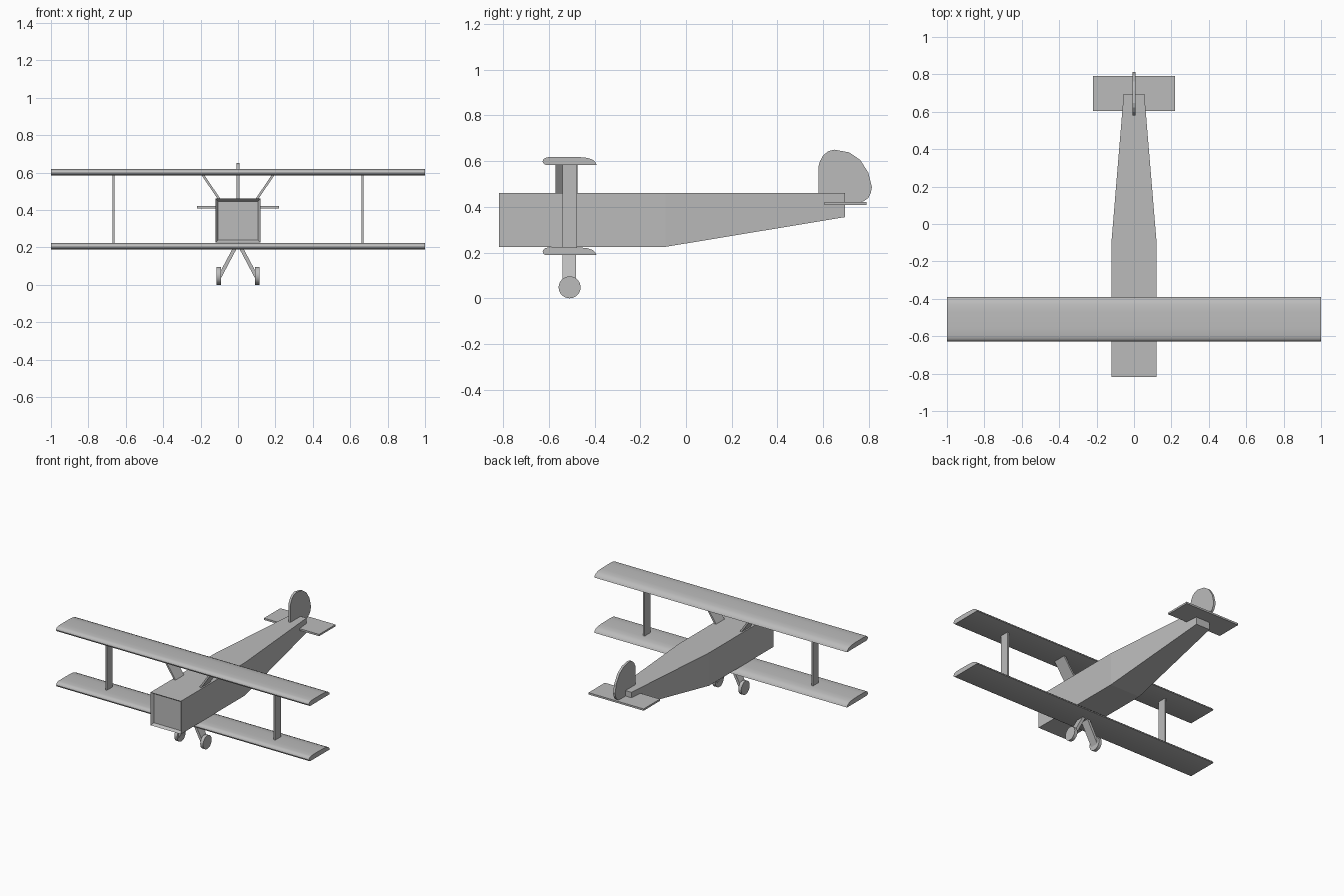
import bpy, bmesh, math
from mathutils import Vector

if "Cube" in bpy.data.objects:
    bpy.data.objects.remove(bpy.data.objects["Cube"])

grey = bpy.data.materials.new("plain grey")
grey.diffuse_color = (0.5, 0.5, 0.5, 1)
grey.use_nodes = True
grey.node_tree.nodes["Principled BSDF"].inputs["Base Color"].default_value = grey.diffuse_color


def finish(name, bm, smooth=False):
    bmesh.ops.recalc_face_normals(bm, faces=bm.faces[:])
    mesh = bpy.data.meshes.new(name)
    bm.to_mesh(mesh)
    bm.free()
    mesh.materials.append(grey)
    ob = bpy.data.objects.new(name, mesh)
    bpy.context.collection.objects.link(ob)
    if smooth:
        bpy.ops.object.select_all(action='DESELECT')
        ob.select_set(True)
        bpy.context.view_layer.objects.active = ob
        bpy.ops.object.shade_smooth_by_angle(angle=math.radians(35))
    return ob


def extrude_x(name, profile, x0, x1, smooth=False):
    """Extrude a (y, z) outline along x."""
    bm = bmesh.new()
    face = bm.faces.new([bm.verts.new((x0, y, z)) for y, z in profile])
    res = bmesh.ops.extrude_face_region(bm, geom=[face])
    verts = [g for g in res["geom"] if isinstance(g, bmesh.types.BMVert)]
    bmesh.ops.translate(bm, verts=verts, vec=(x1 - x0, 0, 0))
    return finish(name, bm, smooth)


def strut(name, low, high, thick, y0, y1):
    """Flat plank between two (x, z) points, level at both ends."""
    h = thick / 2
    bm = bmesh.new()
    outline = [(low[0] - h, low[1]), (low[0] + h, low[1]),
               (high[0] + h, high[1]), (high[0] - h, high[1])]
    face = bm.faces.new([bm.verts.new((x, y0, z)) for x, z in outline])
    res = bmesh.ops.extrude_face_region(bm, geom=[face])
    verts = [g for g in res["geom"] if isinstance(g, bmesh.types.BMVert)]
    bmesh.ops.translate(bm, verts=verts, vec=(0, y1 - y0, 0))
    return finish(name, bm)


# fuselage: three rectangular sections (y, half width, bottom), recessed nose
bm = bmesh.new()
rings = []
for y, w, bottom in [(-0.818, 0.12, 0.225), (-0.09, 0.12, 0.225), (0.695, 0.055, 0.355)]:
    rings.append([bm.verts.new((x, y, z)) for x, z in
                  [(-w, bottom), (w, bottom), (w, 0.46), (-w, 0.46)]])
for a, b in zip(rings, rings[1:]):
    for i in range(4):
        j = (i + 1) % 4
        bm.faces.new((a[i], a[j], b[j], b[i]))
nose = bm.faces.new(rings[0])
bm.faces.new(rings[-1])
bmesh.ops.recalc_face_normals(bm, faces=bm.faces[:])
bmesh.ops.inset_region(bm, faces=[nose], thickness=0.019)
bmesh.ops.translate(bm, verts=nose.verts[:], vec=(0, 0.02, 0))
finish("fuselage", bm)

# wings: flat bottom, rounded nose, top curving down to the rear
wing = [(-0.615, 0), (-0.624, 0.006), (-0.627, 0.014), (-0.624, 0.023),
        (-0.616, 0.030), (-0.60, 0.034), (-0.56, 0.035), (-0.47, 0.034),
        (-0.43, 0.030), (-0.408, 0.022), (-0.396, 0.011), (-0.391, 0)]
for name, z in [("lower_wing", 0.189), ("upper_wing", 0.584)]:
    extrude_x(name, [(y, z + dz) for y, dz in wing], -1, 1, True)

# struts, legs and wheels on both sides
for side, s in [("left", -1), ("right", 1)]:
    strut(side + "_wing_strut", (s * 0.666, 0.215), (s * 0.666, 0.59), 0.012, -0.54, -0.476)
    strut(side + "_body_strut", (s * 0.095, 0.45), (s * 0.19, 0.59), 0.015, -0.57, -0.475)
    strut(side + "_wheel_leg", (s * 0.102, 0.035), (s * 0.012, 0.205), 0.022, -0.54, -0.48)
    rim = [(-0.509 + 0.048 * math.cos(math.tau * i / 32),
            0.048 + 0.048 * math.sin(math.tau * i / 32)) for i in range(32)]
    extrude_x(side + "_wheel", rim, s * 0.091, s * 0.114, True)

# tail
extrude_x("tailplane", [(0.605, 0.408), (0.79, 0.408), (0.79, 0.421), (0.605, 0.421)],
          -0.218, 0.218)
fin = [(0.58, 0.421), (0.58, 0.58), (0.586, 0.60), (0.60, 0.625), (0.622, 0.643),
       (0.648, 0.65), (0.714, 0.638), (0.762, 0.605), (0.797, 0.55), (0.813, 0.486),
       (0.808, 0.46), (0.797, 0.439), (0.78, 0.426), (0.765, 0.421)]
extrude_x("tail_fin", fin, -0.008, 0.008)
